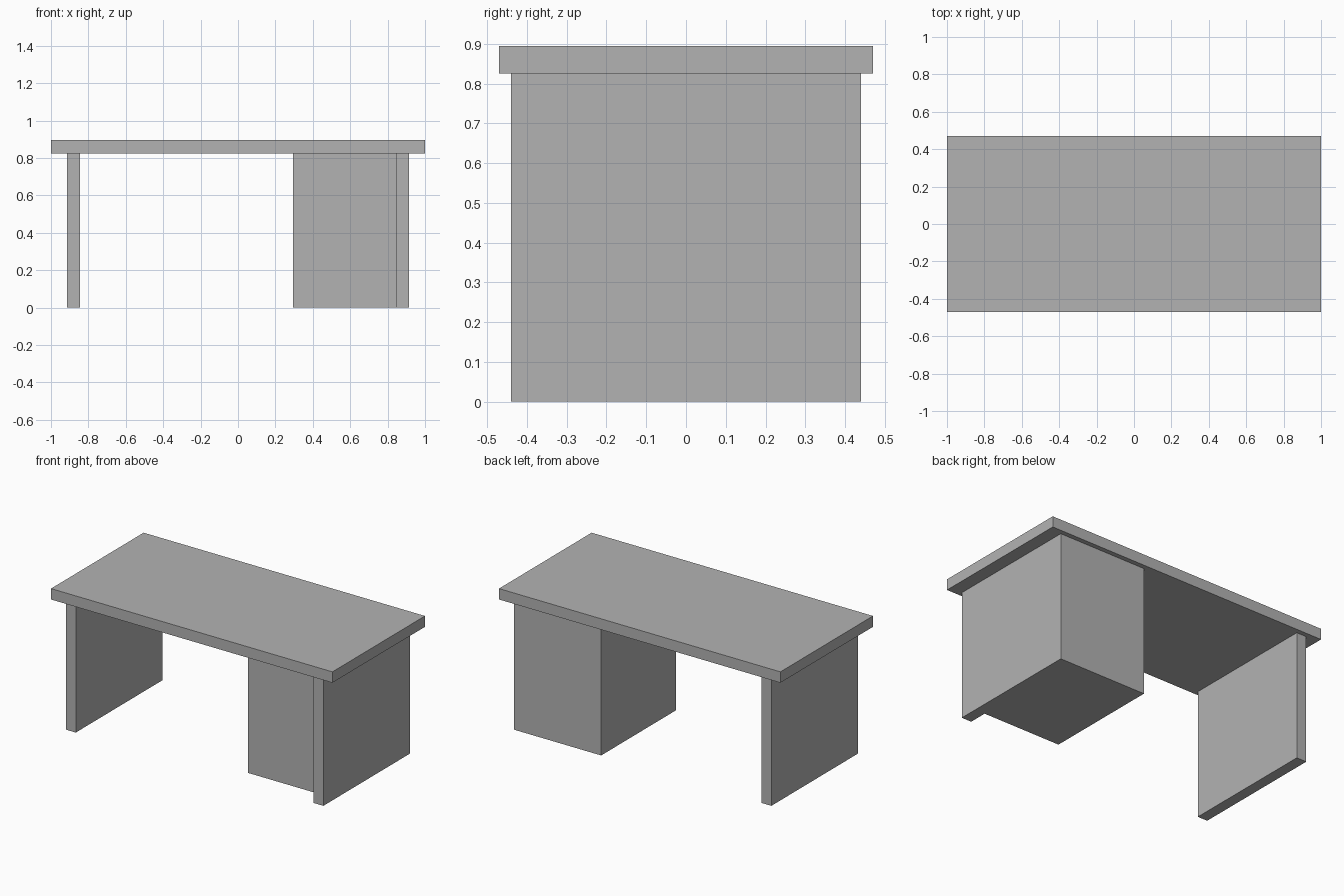
import bpy
import bmesh

if "Cube" in bpy.data.objects:
    bpy.data.objects.remove(bpy.data.objects["Cube"])

grey = bpy.data.materials.new("plain_grey")
grey.diffuse_color = (0.45, 0.45, 0.45, 1)
grey.use_nodes = True
grey.node_tree.nodes["Principled BSDF"].inputs["Base Color"].default_value = grey.diffuse_color


def extrude_outline(name, outline, z0, z1):
    """Raise a flat xy outline (counter-clockwise) into a solid from z0 to z1."""
    bm = bmesh.new()
    base = bm.faces.new([bm.verts.new((x, y, z0)) for x, y in outline])
    ext = bmesh.ops.extrude_face_region(bm, geom=[base], use_keep_orig=True)
    for v in ext["geom"]:
        if isinstance(v, bmesh.types.BMVert):
            v.co.z = z1
    bmesh.ops.recalc_face_normals(bm, faces=bm.faces)
    mesh = bpy.data.meshes.new(name)
    bm.to_mesh(mesh)
    bm.free()
    mesh.materials.append(grey)
    obj = bpy.data.objects.new(name, mesh)
    bpy.context.collection.objects.link(obj)
    return obj


def rect(x0, x1, y0, y1):
    return [(x0, y0), (x1, y0), (x1, y1), (x0, y1)]


TOP_Z, UNDER_Z = 0.895, 0.825   # desk top thickness
OUT, INN = 0.915, 0.845         # outer and inner faces of the side panels
HALF_Y = 0.44                   # half depth of the side panels

# Desk top
extrude_outline("desk_top", rect(-1, 1, -0.47, 0.47), UNDER_Z, TOP_Z)

# Left side panel
extrude_outline("left_panel", rect(-OUT, -INN, -HALF_Y, HALF_Y), 0, UNDER_Z)

# Right side panel joined to the cabinet, whose front is set back
CAB_X, CAB_FRONT = 0.295, -0.32
extrude_outline("right_panel_and_cabinet", [
    (CAB_X, CAB_FRONT), (INN, CAB_FRONT), (INN, -HALF_Y),
    (OUT, -HALF_Y), (OUT, HALF_Y), (CAB_X, HALF_Y)], 0, UNDER_Z)
